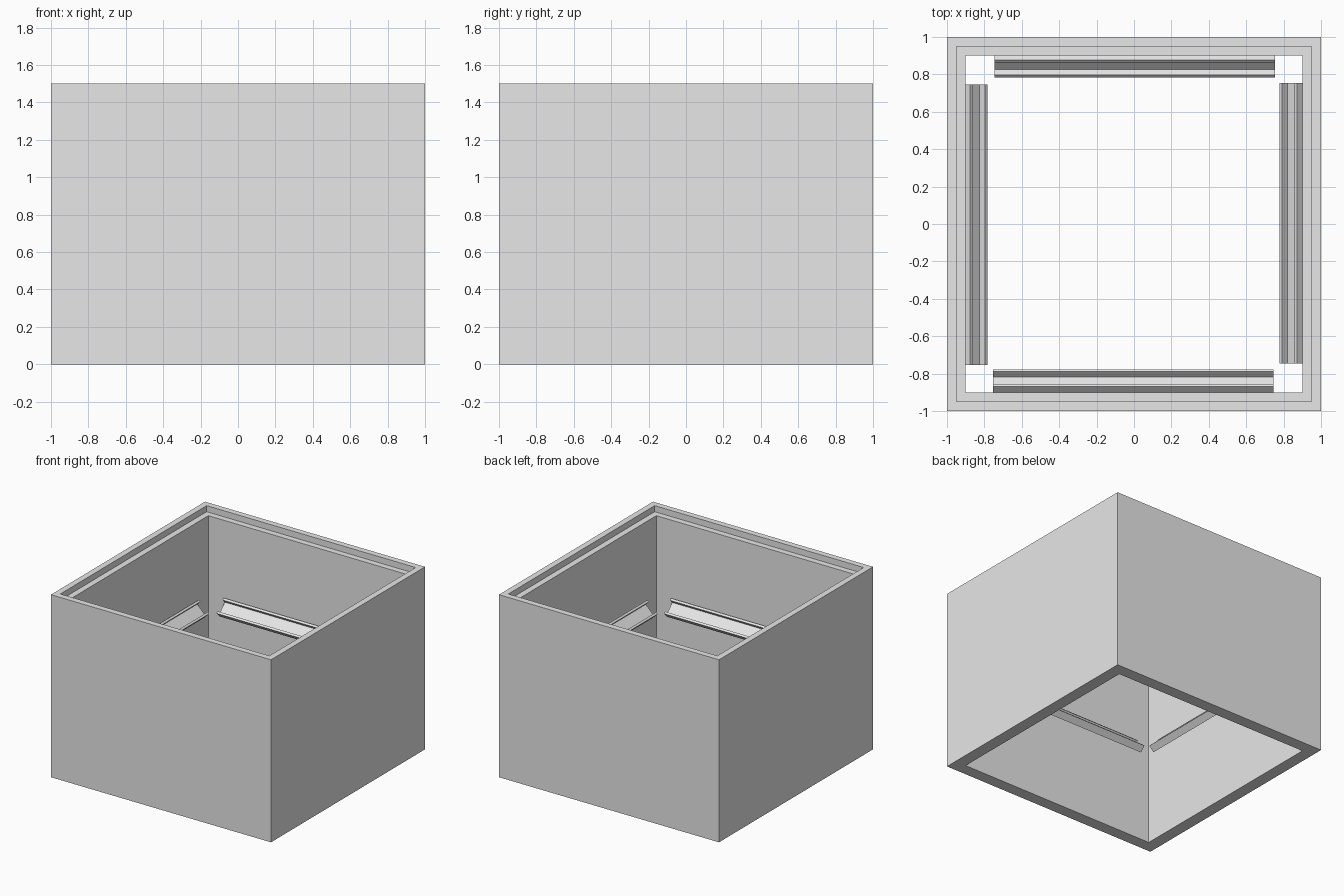
import bpy, bmesh
from math import radians, sqrt
from mathutils import Matrix, Vector

cube = bpy.data.objects.get("Cube")
if cube:
    bpy.data.objects.remove(cube)

grey = bpy.data.materials.new("plain light grey")
grey.use_nodes = True
colour = (0.8, 0.8, 0.8, 1)
grey.diffuse_color = colour
grey.node_tree.nodes["Principled BSDF"].inputs["Base Color"].default_value = colour


def loft(name, rings, close):
    """Join matching rings of points; close the loop of rings or cap its ends."""
    bm = bmesh.new()
    rows = [[bm.verts.new(p) for p in ring] for ring in rings]
    n = len(rows[0])
    pairs = list(zip(rows, rows[1:]))
    if close:
        pairs.append((rows[-1], rows[0]))
    else:
        bm.faces.new(rows[0])
        bm.faces.new(rows[-1])
    for a, b in pairs:
        for i in range(n):
            j = (i + 1) % n
            bm.faces.new((a[i], a[j], b[j], b[i]))
    bmesh.ops.recalc_face_normals(bm, faces=bm.faces)
    mesh = bpy.data.meshes.new(name)
    bm.to_mesh(mesh)
    bm.free()
    mesh.materials.append(grey)
    obj = bpy.data.objects.new(name, mesh)
    bpy.context.collection.objects.link(obj)
    return obj


# Open square wall with a stepped rim: section of (half width, height)
section = [(1, 0), (1, 1.5), (0.95, 1.5), (0.95, 1.45), (0.9, 1.45), (0.9, 0)]
corners = [(-1, -1), (1, -1), (1, 1), (-1, 1)]
loft("box_wall", [[(r * x, r * y, z) for r, z in section] for x, y in corners], True)

# Tilted channel rails: (distance down the slope, distance out from the slope)
W, H, T = 0.13, 0.058, 0.018
channel = [(0, 0), (W, 0), (W, H), (W - T, H), (W - T, T), (T, T), (T, H), (0, H)]


def rail(name, turn, sink, start, end):
    """Rail along the back wall, turned about z to the wall it belongs to."""
    def ring(x):
        return [Vector((x, 0.9 + sink - (d + n) / sqrt(2), 0.784 + (n - d) / sqrt(2)))
                for d, n in channel]
    obj = loft(name, [ring(start), ring(end)], False)
    obj.data.transform(Matrix.Rotation(radians(turn), 4, "Z"))


rail("back_rail", 0, 0.017, -0.745, 0.755)
rail("left_wall_rail", -90, 0.012, -0.755, 0.745)
rail("front_rail", 180, 0.01, -0.745, 0.755)
rail("right_wall_rail", 90, 0.017, -0.755, 0.745)
